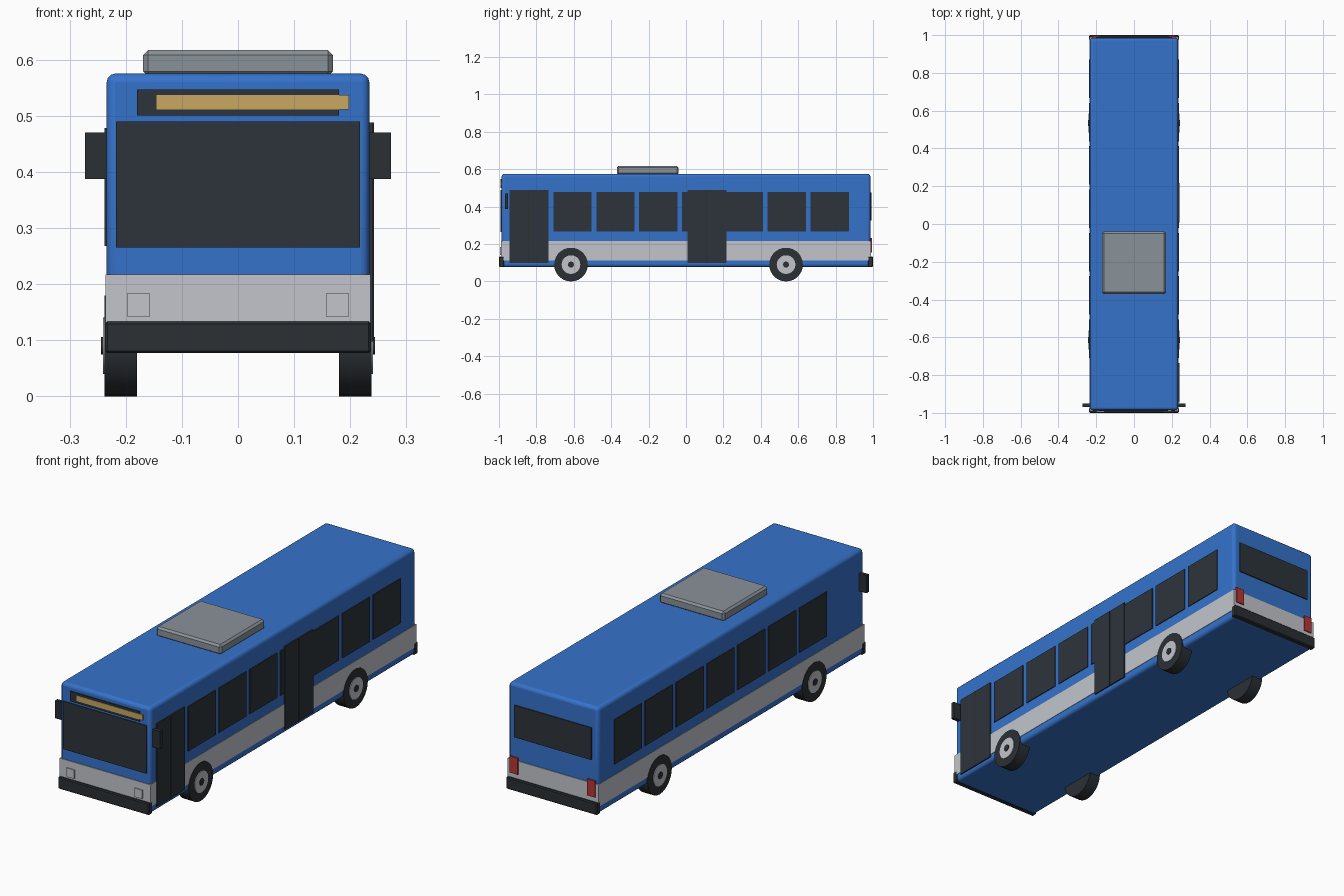
import bpy
import math

default = bpy.data.objects.get("Cube")
if default:
    bpy.data.objects.remove(default, do_unlink=True)


def material(name, r, g, b):
    m = bpy.data.materials.new(name)
    m.use_nodes = True
    m.diffuse_color = (r, g, b, 1)
    m.node_tree.nodes["Principled BSDF"].inputs["Base Color"].default_value = (r, g, b, 1)
    return m


blue = material("blue paint", 0.036, 0.171, 0.6)
silver = material("silver band", 0.54, 0.56, 0.6)
glass = material("dark glass", 0.026, 0.034, 0.044)
rubber = material("black rubber", 0.024, 0.029, 0.034)
amber = material("amber sign", 0.58, 0.386, 0.122)
grey = material("grey unit", 0.254, 0.287, 0.314)
red = material("red lamp", 0.48, 0.035, 0.035)


def box(name, xs, ys, zs, mat, bevel=0, segments=1):
    """Box between (min, max) pairs, with optional rounded edges."""
    bpy.ops.mesh.primitive_cube_add(size=1)
    ob = bpy.context.object
    ob.name = name
    ob.location = [(a + b) / 2 for a, b in (xs, ys, zs)]
    ob.scale = [b - a for a, b in (xs, ys, zs)]
    bpy.ops.object.transform_apply(location=False, rotation=False, scale=True)
    ob.data.materials.append(mat)
    if bevel:
        mod = ob.modifiers.new("rounded edges", "BEVEL")
        mod.width = bevel
        mod.segments = segments
        if segments > 1:
            bpy.ops.object.shade_smooth_by_angle(angle=math.radians(40))
    return ob


def span(centre, width):
    return (centre - width / 2, centre + width / 2)


def side_span(side, inner, outer):
    return tuple(sorted((side * inner, side * outer)))


def disc(name, side, y, radius, inner, outer, mat):
    bpy.ops.mesh.primitive_cylinder_add(
        vertices=28, radius=radius, depth=outer - inner,
        location=(side * (inner + outer) / 2, y, AXLE_Z),
        rotation=(0, math.pi / 2, 0))
    ob = bpy.context.object
    ob.name = name
    ob.data.materials.append(mat)
    bpy.ops.object.shade_smooth_by_angle(angle=math.radians(40))


AXLE_Z = 0.09
HALF_W, HALF_L = 0.234, 0.986

# Body shell, lower band and roof unit
box("body", (-HALF_W, HALF_W), (-HALF_L, HALF_L), (0.077, 0.575), blue, 0.015, 3)
box("lower_band", (-0.236, 0.236), (-0.989, 0.989), (0.112, 0.217), silver)
box("roof_unit", (-0.169, 0.169), (-0.37, -0.04), (0.57, 0.617), grey, 0.009)

# Bumpers
for name, ys in (("front_bumper", (-1, -0.972)), ("rear_bumper", (0.972, 1))):
    box(name, (-0.237, 0.237), ys, (0.077, 0.133), rubber, 0.004)

# Front glass, destination sign and rear window
box("windshield", (-0.217, 0.217), (-0.991, -0.983), (0.265, 0.49), glass)
box("sign_panel", (-0.18, 0.18), (-0.991, -0.983), (0.5, 0.547), glass)
box("sign_display", (-0.145, 0.198), (-0.993, -0.985), (0.511, 0.537), amber)
box("rear_window", (-0.2, 0.2), (0.983, 0.991), (0.325, 0.476), glass)

# Parts on both sides
for side, word in ((1, "left"), (-1, "right")):
    for i in range(7):
        box(f"{word}_window_{i + 1}", side_span(side, 0.23, 0.238),
            span(-0.607 + 0.2292 * i, 0.204), (0.268, 0.478), glass)
    box(f"{word}_mirror", side_span(side, 0.23, 0.273), span(-0.96, 0.018),
        (0.387, 0.47), rubber)
    box(f"{word}_headlight", span(side * 0.177, 0.041), (-0.994, -0.986),
        (0.142, 0.183), silver)
    box(f"{word}_tail_light", span(side * 0.201, 0.042), (0.985, 0.994),
        (0.155, 0.232), red)
    for end, y in (("front", -0.615), ("rear", 0.535)):
        disc(f"{word}_{end}_tyre", side, y, 0.09, 0.18, 0.238, rubber)
        disc(f"{word}_{end}_hub", side, y, 0.05, 0.22, 0.241, silver)
        disc(f"{word}_{end}_hub_cap", side, y, 0.016, 0.22, 0.244, rubber)

# Passenger doors with a centre seam, on the left side only
for name, y in (("front_door", -0.84), ("middle_door", 0.112)):
    box(name, (0.231, 0.24), span(y, 0.209), (0.098, 0.488), glass)
    box(name + "_seam", (0.234, 0.242), span(y, 0.008), (0.098, 0.488), rubber)
